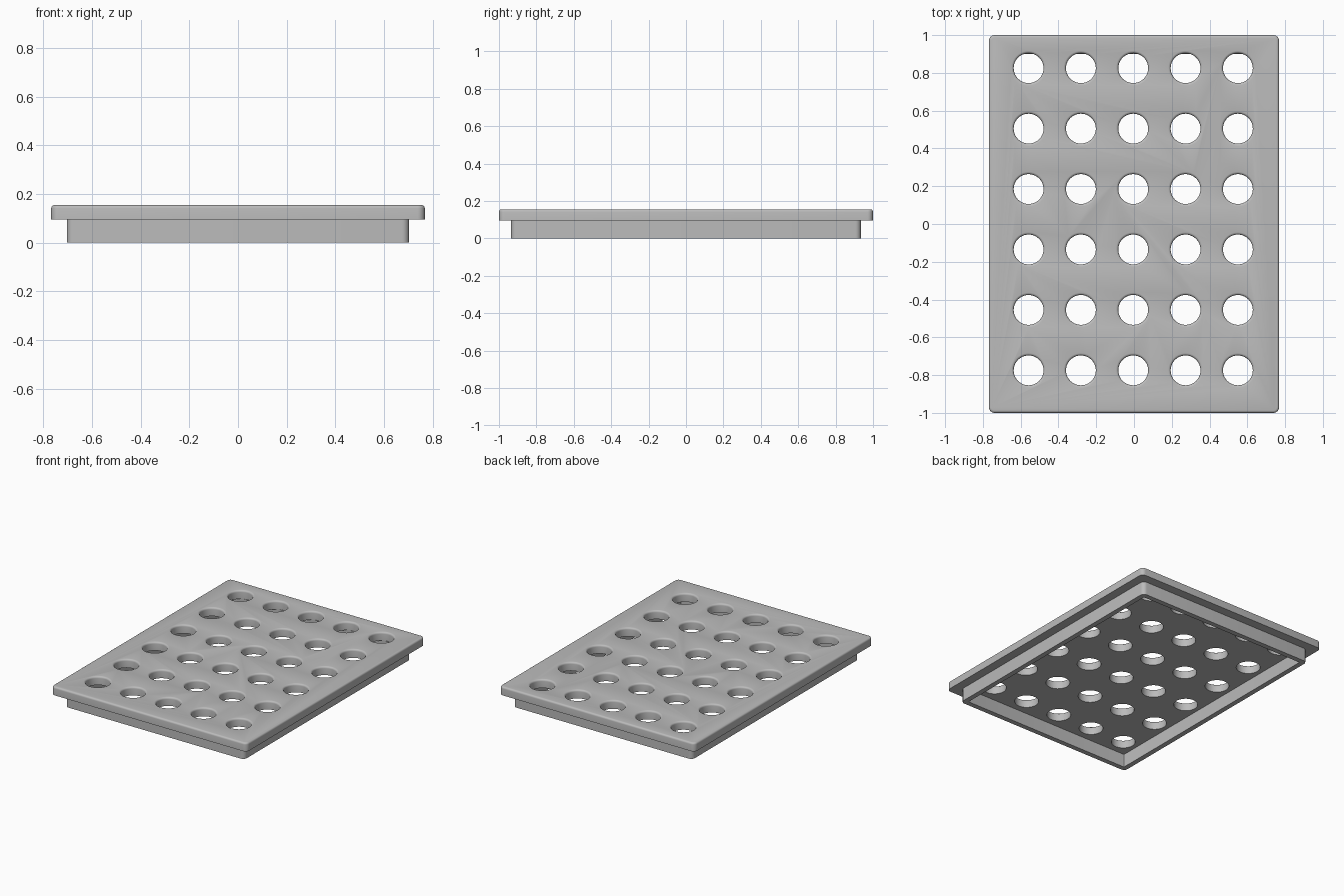
import bpy, bmesh, math

if "Cube" in bpy.data.objects:
    bpy.data.objects.remove(bpy.data.objects["Cube"], do_unlink=True)

grey = bpy.data.materials.new("light_grey")
grey.use_nodes = True
colour = (0.5, 0.5, 0.5, 1)
grey.diffuse_color = colour
grey.node_tree.nodes["Principled BSDF"].inputs["Base Color"].default_value = colour


def rounded_loop(hx, hy, r, steps=6):
    """Counter-clockwise outline of a rectangle with rounded corners."""
    points = []
    for i, (sx, sy) in enumerate([(1, 1), (-1, 1), (-1, -1), (1, -1)]):
        for k in range(steps + 1):
            a = math.pi / 2 * (i + k / steps)
            points.append((sx * (hx - r) + r * math.cos(a),
                           sy * (hy - r) + r * math.sin(a)))
    return points


def add_loop(bm, points, z):
    return [bm.verts.new((x, y, z)) for x, y in points]


def skin(bm, loops, closed=False):
    """Join successive equal-sized loops with quads."""
    pairs = list(zip(loops, loops[1:]))
    if closed:
        pairs.append((loops[-1], loops[0]))
    for low, high in pairs:
        n = len(low)
        for i in range(n):
            j = (i + 1) % n
            bm.faces.new((low[i], low[j], high[j], high[i]))


def make_object(name, bm):
    bmesh.ops.recalc_face_normals(bm, faces=bm.faces)
    mesh = bpy.data.meshes.new(name)
    bm.to_mesh(mesh)
    bm.free()
    mesh.materials.append(grey)
    obj = bpy.data.objects.new(name, mesh)
    bpy.context.collection.objects.link(obj)
    return obj


def smooth(obj):
    bpy.ops.object.select_all(action="DESELECT")
    obj.select_set(True)
    bpy.context.view_layer.objects.active = obj
    bpy.ops.object.shade_smooth_by_angle(angle=math.radians(35))


HX, HY, TOP, LEDGE, FILLET = 0.768, 1.0, 0.155, 0.095, 0.013
ARC = [math.pi / 2 * k / 4 for k in range(5)]

# Top plate with rounded corners and a softened upper edge
bm = bmesh.new()
loops = [add_loop(bm, rounded_loop(HX, HY, 0.03), LEDGE)]
for a in ARC:
    inset = FILLET * (1 - math.cos(a))
    loops.append(add_loop(bm, rounded_loop(HX - inset, HY - inset, 0.03 - inset),
                          TOP - FILLET + FILLET * math.sin(a)))
skin(bm, loops)
bm.faces.new(loops[0])
bm.faces.new(loops[-1])
plate = make_object("top_plate", bm)

# Flared cutters for the grid of holes
RADIUS, SIDES = 0.079, 40
profile = [(RADIUS, LEDGE - 0.05)]
profile += [(RADIUS + FILLET * (1 - math.cos(a)), TOP - FILLET + FILLET * math.sin(a))
            for a in ARC]
profile.append((RADIUS + FILLET, TOP + 0.05))
bm = bmesh.new()
for col in range(5):
    for row in range(6):
        cx, cy = -0.558 + 0.277 * col, 0.825 - 0.32 * row
        loops = []
        for r, z in profile:
            ring = [(cx + r * math.cos(math.tau * k / SIDES),
                     cy + r * math.sin(math.tau * k / SIDES)) for k in range(SIDES)]
            loops.append(add_loop(bm, ring, z))
        skin(bm, loops)
        bm.faces.new(loops[0])
        bm.faces.new(loops[-1])
        # Each cutter is a separate closed shell
cutter = make_object("hole_cutter", bm)
cutter.hide_render = True

cut = plate.modifiers.new("holes", "BOOLEAN")
cut.operation = "DIFFERENCE"
cut.solver = "EXACT"
cut.object = cutter
bpy.context.view_layer.objects.active = plate
bpy.ops.object.modifier_apply(modifier=cut.name)
bpy.data.objects.remove(cutter, do_unlink=True)
smooth(plate)

# Hollow skirt beneath the plate
RX, RY, WALL = 0.704, 0.935, 0.036
bm = bmesh.new()
outer = rounded_loop(RX, RY, 0.03)
inner = rounded_loop(RX - WALL, RY - WALL, 0.003)
skin(bm, [add_loop(bm, outer, 0), add_loop(bm, outer, LEDGE),
          add_loop(bm, inner, LEDGE), add_loop(bm, inner, 0)], closed=True)
skirt = make_object("lower_skirt", bm)
smooth(skirt)
